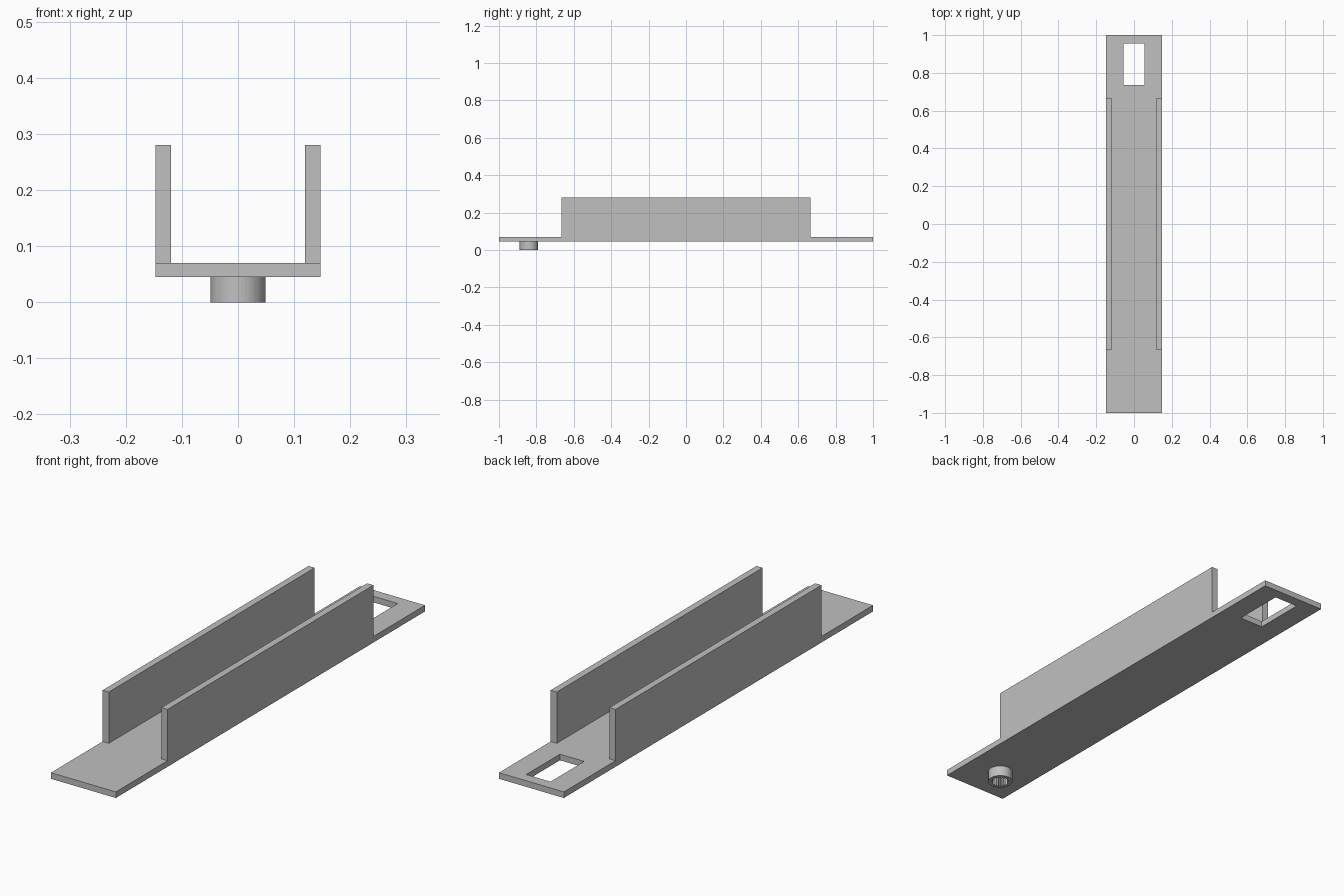
import bpy, bmesh, math

if "Cube" in bpy.data.objects:
    bpy.data.objects.remove(bpy.data.objects["Cube"])

grey = bpy.data.materials.new("plain grey")
grey.diffuse_color = (0.53, 0.53, 0.53, 1)
grey.use_nodes = True
grey.node_tree.nodes["Principled BSDF"].inputs["Base Color"].default_value = grey.diffuse_color


def finish(name, bm):
    bmesh.ops.recalc_face_normals(bm, faces=bm.faces)
    me = bpy.data.meshes.new(name)
    bm.to_mesh(me)
    bm.free()
    me.materials.append(grey)
    ob = bpy.data.objects.new(name, me)
    bpy.context.collection.objects.link(ob)
    return ob


def frame(name, outer, inner, z0, z1):
    """Solid between two outlines of equal point count, open through the middle."""
    bm = bmesh.new()
    n = len(outer)
    loops = [[bm.verts.new((x, y, z)) for x, y in pts]
             for pts, z in ((outer, z0), (outer, z1), (inner, z1), (inner, z0))]
    for a, b in zip(loops, loops[1:] + loops[:1]):
        for i in range(n):
            j = (i + 1) % n
            bm.faces.new((a[i], a[j], b[j], b[i]))
    return finish(name, bm)


def rect(x, y0, y1):
    return [(-x, y0), (x, y0), (x, y1), (-x, y1)]


def box(name, x0, x1, y0, y1, z0, z1):
    bm = bmesh.new()
    bmesh.ops.create_cube(bm, size=1)
    for v in bm.verts:
        v.co = (x1 if v.co.x > 0 else x0, y1 if v.co.y > 0 else y0, z1 if v.co.z > 0 else z0)
    return finish(name, bm)


HALF, BOTTOM, TOP = 0.147, 0.045, 0.07

# long base plate with a rectangular slot near the back end
frame("base_plate", rect(HALF, -1, 1), rect(0.055, 0.737, 0.955), BOTTOM, TOP)

# two upright side walls
for side, s in (("left", -1), ("right", 1)):
    xs = sorted((s * 0.119, s * HALF))
    box(side + "_wall", xs[0], xs[1], -0.666, 0.666, TOP, 0.28)

# round boss under the front end with a toothed socket
N, CY = 48, -0.84


def ring(radii):
    return [(radii[i % 2] * math.cos(math.tau * i / N),
             CY + radii[i % 2] * math.sin(math.tau * i / N)) for i in range(N)]


frame("toothed_boss", ring((0.049, 0.049)), ring((0.036, 0.031)), 0, BOTTOM)
